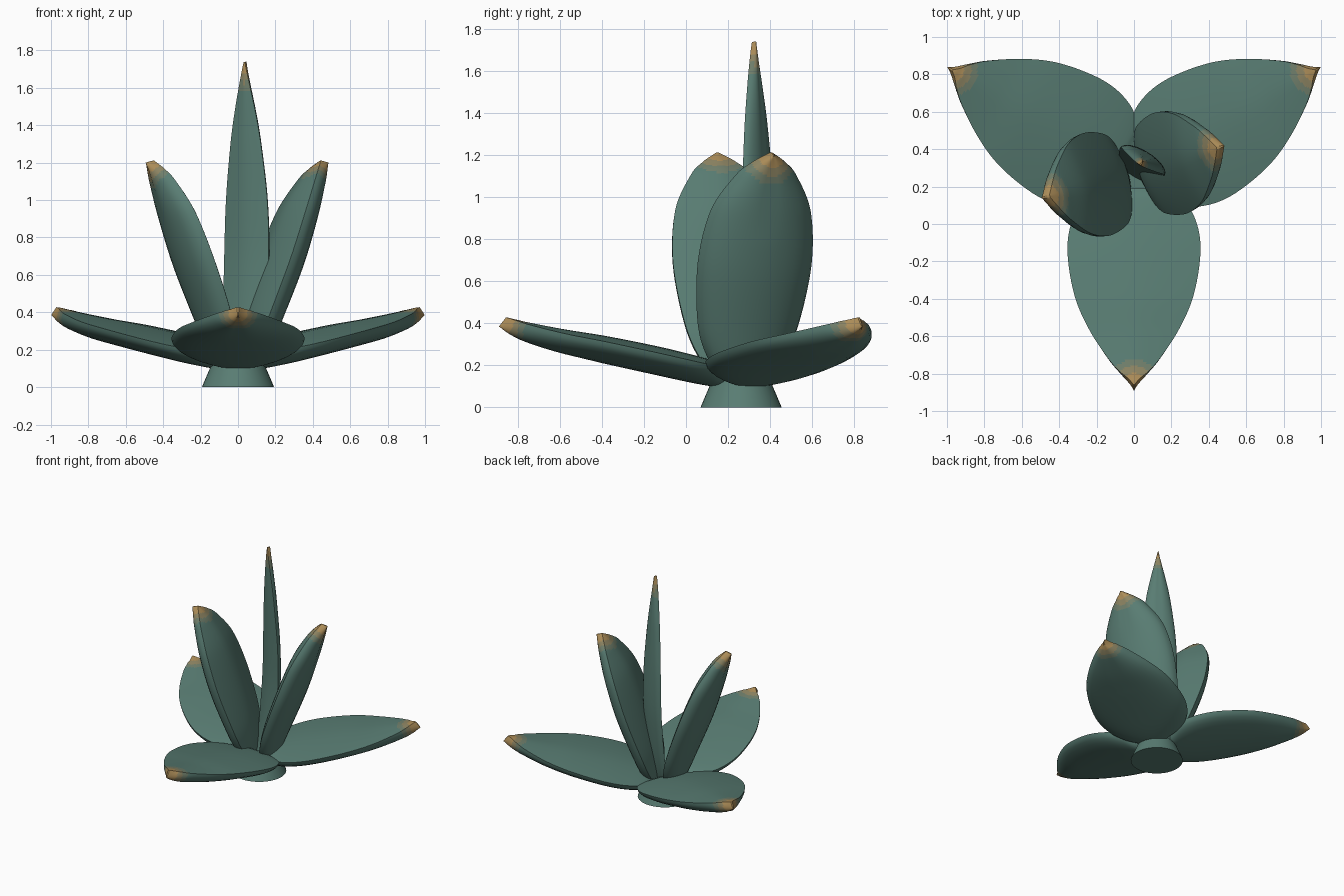
import bpy, bmesh, math
from mathutils import Vector

if "Cube" in bpy.data.objects:
    bpy.data.objects.remove(bpy.data.objects["Cube"])

CENTRE = Vector((0, 0.262, 0))


def material(name, rgb):
    m = bpy.data.materials.new(name)
    m.use_nodes = True
    m.diffuse_color = (*rgb, 1)
    m.node_tree.nodes["Principled BSDF"].inputs["Base Color"].default_value = (*rgb, 1)
    return m


green = material("leaf green", (0.1, 0.205, 0.172))
faint = material("faint tip", (0.165, 0.215, 0.15))
blend = material("fading tip", (0.27, 0.235, 0.125))
gold = material("golden tip", (0.42, 0.27, 0.1))


def spline(points, steps=8):
    """Smooth curve through the points."""
    pts = [Vector(p) for p in points]
    pts = [2 * pts[0] - pts[1]] + pts + [2 * pts[-1] - pts[-2]]
    out = []
    for a, b, c, d in zip(pts, pts[1:], pts[2:], pts[3:]):
        for k in range(steps):
            t = k / steps
            out.append(b + (c - a) * t / 2 + (2 * a - 5 * b + 4 * c - d) * t * t / 2
                       + (3 * b - a - 3 * c + d) * t ** 3 / 2)
    return out + [pts[-2]]


def shade(obj):
    bpy.ops.object.select_all(action="DESELECT")
    obj.select_set(True)
    bpy.context.view_layer.objects.active = obj
    bpy.ops.object.shade_smooth_by_angle(angle=math.radians(35))


def leaf(name, stations, degrees, end, body, dome, power, half=8):
    """Fleshy leaf: rounded back, gently domed face, grooved towards the tip.
    Stations hold distance out, height of the back and half width."""
    out = Vector((math.cos(math.radians(degrees)), math.sin(math.radians(degrees)), 0))
    up = Vector((0, 0, 1))
    side = up.cross(out)
    path = spline(stations)
    widest = max(p.z for p in path)
    bm = bmesh.new()
    rings = []
    for i, p in enumerate(path):
        t = i / (len(path) - 1)
        run = path[min(i + 1, len(path) - 1)] - path[max(i - 1, 0)]
        normal = (up * run.x - out * run.y).normalized()
        back = CENTRE + out * p.x + up * p.y
        w = p.z / widest
        rise = dome * w
        rim = end + body * w ** power - rise
        groove = 0.25 * rim * max(0, 2 * t - 1) * math.sqrt(w)
        ring = []
        for j in range(4 * half):
            a = math.pi * j / (2 * half)
            u, s = math.cos(a), math.sin(a)
            if j <= 2 * half:
                h = rim + rise * (1 - abs(u) ** (2 - 0.8 * t))
            else:
                h = rim * (1 + s) + groove * max(0, 1 - abs(u) / 0.3)
            ring.append(bm.verts.new(back + side * p.z * u + normal * h))
        rings.append(ring)
    for r, s in zip(rings, rings[1:]):
        for j in range(4 * half):
            k = (j + 1) % (4 * half)
            bm.faces.new((r[j], r[k], s[k], s[j]))
    bm.faces.new(rings[0])
    bm.faces.new(rings[-1])
    bmesh.ops.recalc_face_normals(bm, faces=bm.faces)
    # Fade the colour by distance from the tip
    tip = sum((v.co for v in rings[-1]), Vector()) / (4 * half)
    for f in bm.faces:
        d = (f.calc_center_median() - tip).length
        f.material_index = sum(d < limit for limit in (0.145, 0.11, 0.07))
    mesh = bpy.data.meshes.new(name)
    bm.to_mesh(mesh)
    bm.free()
    for m in (green, faint, blend, gold):
        mesh.materials.append(m)
    obj = bpy.data.objects.new(name, mesh)
    bpy.context.collection.objects.link(obj)
    shade(obj)


# Spreading outer leaves
OUTER = [(.08, .095, .15), (.14, .1, .25), (.25, .12, .325), (.42, .157, .356),
         (.66, .21, .32), (.86, .255, .235), (1.02, .305, .132), (1.1, .343, .066),
         (1.153, .383, .005)]
for name, angle in (("front", -90), ("back_left", 30), ("back_right", 150)):
    leaf(name + "_outer_leaf", OUTER, angle, 0.045, 0.09, 0.03, 0.5)

# Upright inner leaves
INNER = [(.11, .1, .1), (.155, .18, .18), (.225, .35, .25), (.34, .64, .283),
         (.425, .9, .248), (.478, 1.08, .15), (.497, 1.15, .08), (.51, 1.2, .006)]
for name, angle in (("left", 18), ("right", 194)):
    leaf(name + "_inner_leaf", INNER, angle, 0.045, 0.145, 0.045, 1)

# Tall narrow central leaf
TALL = [(.04, .1, .07), (.08, .2, .11), (.115, .4, .132), (.14, .7, .14),
        (.14, 1, .13), (.125, 1.3, .096), (.11, 1.5, .06), (.085, 1.74, .004)]
leaf("tall_centre_leaf", TALL, 58, 0.018, 0.057, 0.02, 0.7)

# Flared stem base
bpy.ops.mesh.primitive_cone_add(vertices=40, radius1=0.193, radius2=0.14, depth=0.125,
                                location=CENTRE + Vector((0, 0, 0.0625)))
base = bpy.context.object
base.name = "stem_base"
base.data.materials.append(green)
shade(base)
